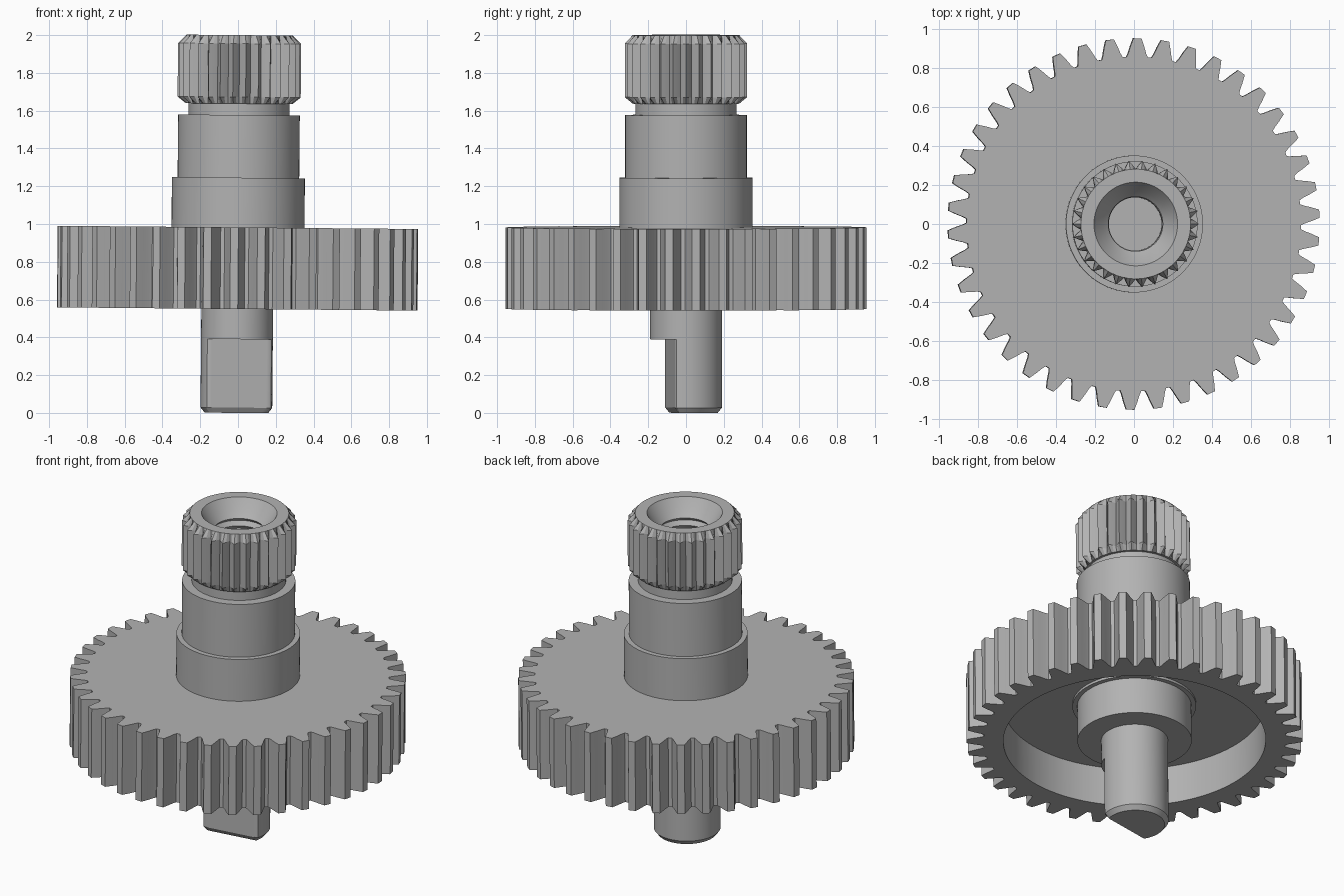
import bpy, bmesh, math
from mathutils import Matrix, Vector

cube = bpy.data.objects.get("Cube")
if cube:
    bpy.data.objects.remove(cube, do_unlink=True)

# Single bare-metal material
metal = bpy.data.materials.new("grey_metal")
metal.use_nodes = True
GREY = (0.45, 0.45, 0.45, 1)
metal.diffuse_color = GREY
metal.node_tree.nodes["Principled BSDF"].inputs["Base Color"].default_value = GREY

# The whole shaft leans very slightly to the side
PIVOT = Vector((0, 0, 1))
LEAN = Matrix.Translation(PIVOT) @ Matrix.Rotation(0.009, 4, 'Y') @ Matrix.Translation(-PIVOT)


def loft(name, angles, rings, cap_start=True, cap_end=True, smooth=30):
    """Join rings of (radius or radius function of angle, z) into one surface."""
    bm = bmesh.new()
    loops = []
    for radius, z in rings:
        loop = []
        for i, a in enumerate(angles):
            r = radius(i, a) if callable(radius) else radius
            loop.append(bm.verts.new((r * math.cos(a), r * math.sin(a), z)))
        loops.append(loop)
    n = len(angles)
    for low, high in zip(loops, loops[1:]):
        for i in range(n):
            j = (i + 1) % n
            bm.faces.new((low[i], low[j], high[j], high[i]))
    if cap_start:
        bm.faces.new(loops[0][::-1])
    if cap_end:
        bm.faces.new(loops[-1])
    bmesh.ops.remove_doubles(bm, verts=bm.verts, dist=1e-5)
    bmesh.ops.recalc_face_normals(bm, faces=bm.faces)
    bm.transform(LEAN)
    mesh = bpy.data.meshes.new(name)
    bm.to_mesh(mesh)
    bm.free()
    mesh.materials.append(metal)
    obj = bpy.data.objects.new(name, mesh)
    bpy.context.collection.objects.link(obj)
    bpy.ops.object.select_all(action='DESELECT')
    obj.select_set(True)
    bpy.context.view_layer.objects.active = obj
    bpy.ops.object.shade_smooth_by_angle(angle=math.radians(smooth))
    return obj


def even(n, start=0.0):
    return [start + math.tau * i / n for i in range(n)]


# Toothed wheel, hollowed from below
TEETH = 42
half = [(1.25, 0.955), (2.2, 0.915), (3.0, 0.878), (3.6, 0.86)]
tooth = [(-a, r) for a, r in reversed(half)] + half
gear_angles = [math.radians(88.9 + 360 * k / TEETH + a) for k in range(TEETH) for a, r in tooth]


def outline(i, a):
    return tooth[i % len(tooth)][1]


loft("gear_wheel", gear_angles,
     [(0.3, 0.79), (0.746, 0.79), (0.746, 0.55), (outline, 0.55), (outline, 0.982), (0.3, 0.982)],
     cap_start=False, cap_end=False)

# Stepped hub running through the wheel
loft("stepped_hub", even(96),
     [(0.325, 0.55), (0.325, 0.775), (0.352, 0.775), (0.352, 1.245),
      (0.322, 1.245), (0.322, 1.577), (0.268, 1.577), (0.268, 1.66)], cap_end=False)

# Splined head with bevelled tooth ends, countersink and threaded bore
SPLINES = 30
ROOT, TIP = 0.282, 0.326
SUB = 4


def spline(i, a):
    return (TIP, (ROOT + TIP) / 2, ROOT, (ROOT + TIP) / 2)[i % SUB]


bore = [(0.215, 2.0), (0.168, 1.93), (0.14, 1.9)]
for k in range(8):
    z = 1.88 - 0.05 * k
    bore += [(0.158, z), (0.137, z - 0.025)]
loft("splined_head", even(SPLINES * SUB),
     [(0.2, 1.637), (ROOT, 1.637), (spline, 1.672), (spline, 1.955), (ROOT, 2.0)] + bore,
     cap_start=False, smooth=20)

# Lower shaft with a flat milled on the front
FLAT_DIR = math.radians(-80.5)


def flatted(radius, depth):
    def ring(i, a):
        c = math.cos(a - FLAT_DIR)
        return min(radius, depth / c) if c > 0.01 else radius
    return ring


loft("drive_shaft", even(144, FLAT_DIR),
     [(flatted(0.168, 0.066), 0.0), (flatted(0.19, 0.085), 0.028),
      (flatted(0.19, 0.085), 0.39), (0.19, 0.39), (0.19, 0.56)])
